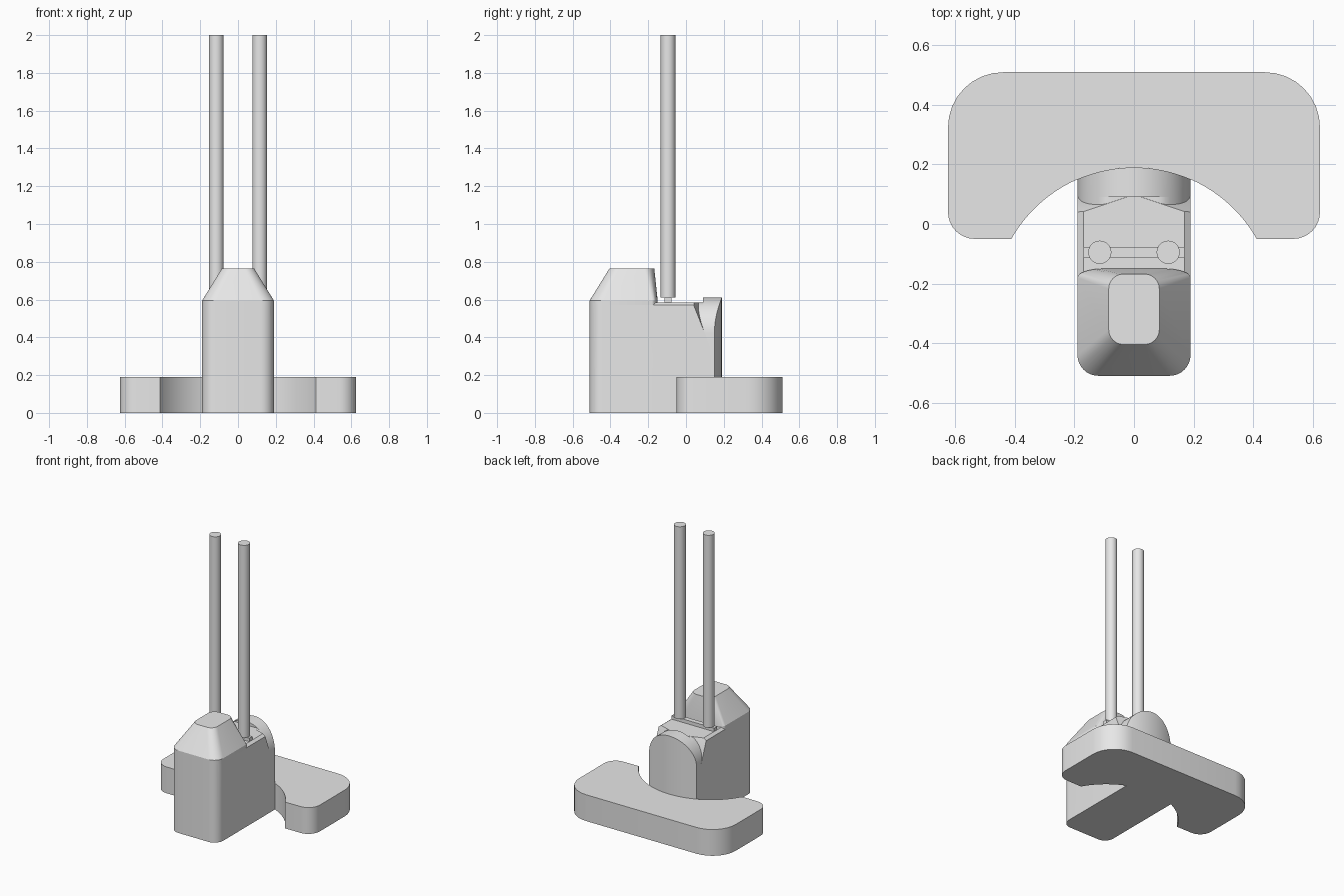
import bpy
import bmesh
from math import sin, cos, pi, radians, sqrt
from mathutils import Vector

if "Cube" in bpy.data.objects:
    bpy.data.objects.remove(bpy.data.objects["Cube"], do_unlink=True)

grey = bpy.data.materials.new("plain grey")
grey.use_nodes = True
grey.diffuse_color = (0.8, 0.8, 0.8, 1)
grey.node_tree.nodes["Principled BSDF"].inputs["Base Color"].default_value = (0.8, 0.8, 0.8, 1)

ARC_Y, ARC_R = -0.284, 0.474   # round recess shared by the base and the body
HALF = 0.19                    # half width of the body
DECK = 0.585                   # height of the flat deck


def finish(name, bm):
    bmesh.ops.recalc_face_normals(bm, faces=bm.faces)
    mesh = bpy.data.meshes.new(name)
    bm.to_mesh(mesh)
    bm.free()
    mesh.materials.append(grey)
    obj = bpy.data.objects.new(name, mesh)
    bpy.context.collection.objects.link(obj)
    bpy.ops.object.select_all(action='DESELECT')
    obj.select_set(True)
    bpy.context.view_layer.objects.active = obj
    bpy.ops.object.shade_smooth_by_angle(angle=radians(30))
    return obj


def loft(rings):
    """Closed solid through rings of equal point count."""
    bm = bmesh.new()
    loops = [[bm.verts.new(p) for p in ring] for ring in rings]
    for a, b in zip(loops, loops[1:]):
        for i in range(len(a)):
            j = (i + 1) % len(a)
            bm.faces.new((a[i], a[j], b[j], b[i]))
    bm.faces.new(loops[0][::-1])
    bm.faces.new(loops[-1])
    return bm


def arc(cx, cy, rx, ry, start, end, steps=8):
    angles = [radians(start + (end - start) * i / steps) for i in range(steps + 1)]
    return [(cx + rx * cos(a), cy + ry * sin(a)) for a in angles]


def rounded(hx, y0, y1, front, back_x, back_y):
    """Rounded rectangle with separate front and back corners."""
    return (arc(hx - front, y0 + front, front, front, -90, 0)
            + arc(hx - back_x, y1 - back_y, back_x, back_y, 0, 90)
            + arc(back_x - hx, y1 - back_y, back_x, back_y, 90, 180)
            + arc(front - hx, y0 + front, front, front, 180, 270))


def at(outline, z):
    return [(x, y, z) for x, y in outline]


# Base plate with a round recess in front
base = (arc(0.535, 0.04, 0.09, 0.09, -90, 0) + arc(0.44, 0.325, 0.185, 0.185, 0, 90)
        + arc(-0.44, 0.325, 0.185, 0.185, 90, 180) + arc(-0.535, 0.04, 0.09, 0.09, 180, 270)
        + arc(0, ARC_Y, ARC_R, ARC_R, 150.5, 29.5, 40))
finish("base_plate", loft([at(base, 0), at(base, 0.19)]))

# Body block, with deck edges and rear corners sliced off
block = (arc(0.12, -0.44, 0.07, 0.07, -90, 0) + [(HALF, 0.13), (-HALF, 0.13)]
         + arc(-0.12, -0.44, 0.07, 0.07, 180, 270))
bm = loft([at(block, 0), at(block, DECK)])
for side in (-1, 1):
    for point, normal in (((side * 0.17, 0, DECK), (side * 0.6, 0, 0.8)),
                          ((side * HALF, 0.035, DECK), (side * 0.333, 1, 0.394))):
        cut = bmesh.ops.bisect_plane(bm, geom=bm.verts[:] + bm.edges[:] + bm.faces[:],
                                     plane_co=Vector(point), plane_no=Vector(normal),
                                     clear_outer=True)
        edges = [e for e in cut["geom_cut"] if isinstance(e, bmesh.types.BMEdge)]
        bmesh.ops.holes_fill(bm, edges=edges)
finish("body_block", bm)

# Sloping hood at the front
skirt = rounded(HALF, -0.51, -0.15, 0.07, 0.09, 0.03)
crown = rounded(0.085, -0.405, -0.168, 0.05, 0.05, 0.05)
finish("front_hood", loft([at(skirt, 0.565), at(skirt, 0.595), at(crown, 0.765)]))


# Arched rear, its back following the recess
def arch(name, y_front, top, y_back=None):
    rings = []
    for i in range(33):
        a = pi * i / 32
        x = HALF * cos(a)
        z = min(0.42 + HALF * sin(a), top)
        y = y_back or ARC_Y + sqrt(ARC_R ** 2 - x ** 2)
        rings.append([(x, y_front, 0), (x, y_front, z), (x, y, z), (x, y, 0)])
    finish(name, loft(rings))


arch("rear_arch", 0.09, 1)
arch("arch_neck", 0.03, DECK - 0.001, 0.1)

# Cross bar on the deck
bar = [(-0.17, -0.113), (0.17, -0.113), (0.17, -0.077), (-0.17, -0.077)]
finish("cross_bar", loft([at(bar, 0.575), at(bar, 0.61)]))

# Two tall rods
for name, x in (("right_rod", -0.115), ("left_rod", 0.115)):
    circle = arc(x, -0.095, 0.039, 0.039, 0, 348.75, 31)
    finish(name, loft([at(circle, 0.61), at(circle, 2)]))
